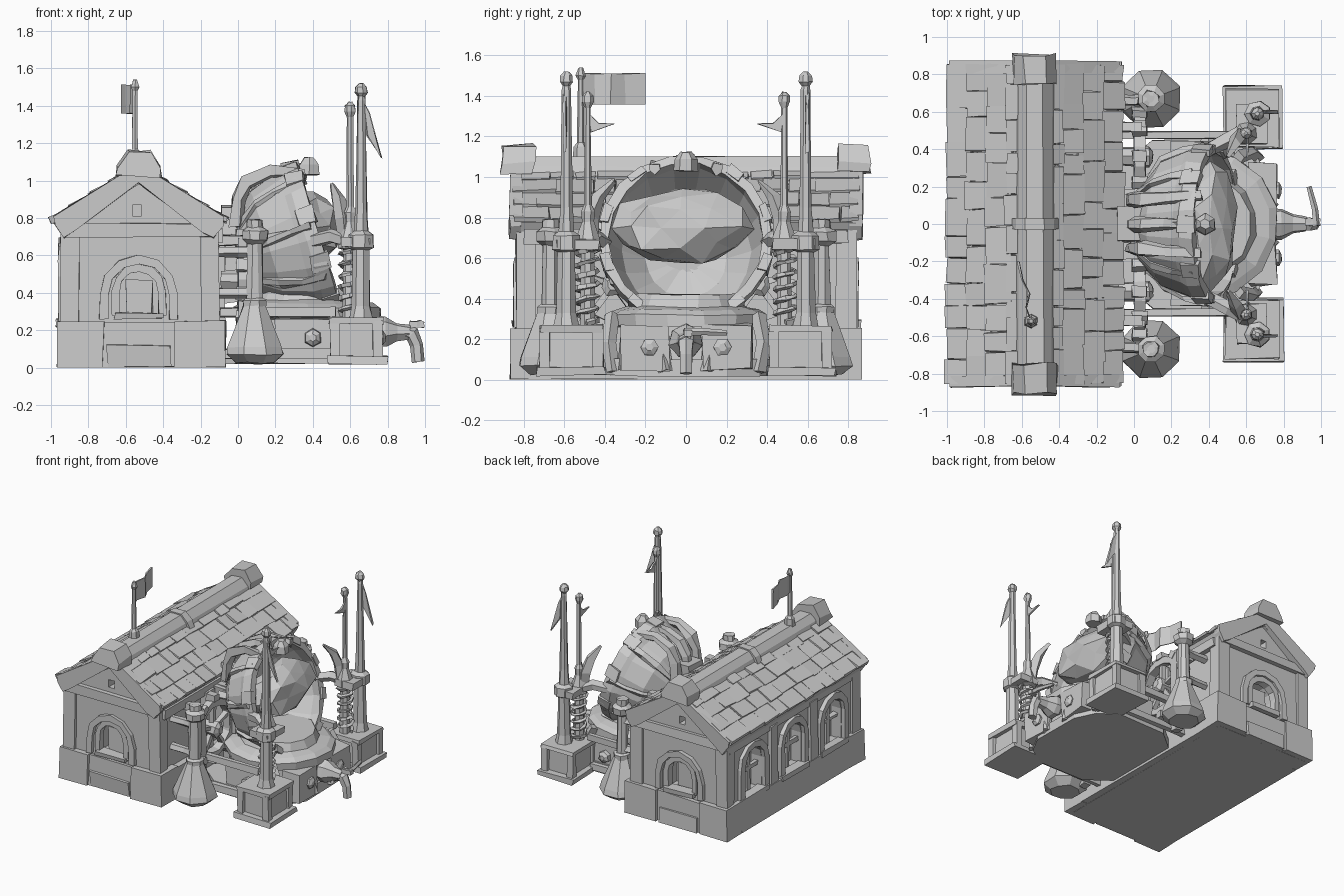
import bpy, bmesh, math, random
from math import sin, cos, pi, radians
from mathutils import Vector, Matrix

if "Cube" in bpy.data.objects:
    bpy.data.objects.remove(bpy.data.objects["Cube"])
random.seed(7)
CX = -0.53  # ridge line of the house

def obj(name, bm, jit=0.0):
    for v in bm.verts:
        v.co += Vector([random.uniform(-jit, jit) for _ in range(3)])
        v.co.z = max(v.co.z, 0)
    bmesh.ops.recalc_face_normals(bm, faces=bm.faces)
    me = bpy.data.meshes.new(name)
    bm.to_mesh(me)
    bm.free()
    o = bpy.data.objects.new(name, me)
    bpy.context.collection.objects.link(o)
    return o

def cube(bm, c, s, M=Matrix()):
    bmesh.ops.create_cube(bm, size=1, matrix=M @ Matrix.Translation(c) @ Matrix.Diagonal((*s, 1)))

def box(name, x0, x1, y0, y1, z0, z1, jit=0.006):
    bm = bmesh.new()
    cube(bm, ((x0+x1)/2, (y0+y1)/2, (z0+z1)/2), (x1-x0, abs(y1-y0), z1-z0))
    return obj(name, bm, jit)

def prism(bm, pts, axis, a, b):
    f = {'x': lambda p, d: (d, *p), 'y': lambda p, d: (p[0], d, p[1]), 'z': lambda p, d: (*p, d)}[axis]
    A, B = [[bm.verts.new(f(p, d)) for p in pts] for d in (a, b)]
    bm.faces.new(A)
    bm.faces.new(B)
    for i in range(len(A)):
        j = (i+1) % len(A)
        bm.faces.new((A[i], A[j], B[j], B[i]))

def prism_obj(name, pts, axis, a, b, jit=0.0):
    bm = bmesh.new()
    prism(bm, pts, axis, a, b)
    return obj(name, bm, jit)

def skin(bm, rings, closed=False):
    R = [[bm.verts.new(p) for p in r] for r in rings]
    n = len(R[0])
    for a, b in zip(R, R[1:] + R[:1]) if closed else zip(R, R[1:]):
        for i in range(n):
            bm.faces.new((a[i], a[(i+1) % n], b[(i+1) % n], b[i]))
    if not closed:
        bm.faces.new(R[0])
        bm.faces.new(R[-1])

def lathe(bm, prof, n, M, closed=False):
    skin(bm, [[M @ Vector((r*cos(2*pi*(i+.5)/n), r*sin(2*pi*(i+.5)/n), z)) for i in range(n)] for r, z in prof], closed)

def lathe_obj(name, prof, n, M, jit=0.004, closed=False):
    bm = bmesh.new()
    lathe(bm, prof, n, M, closed)
    return obj(name, bm, jit)

def sweep(bm, pts, rads, n=5):
    pts = [Vector(p) for p in pts]
    rings, q, prev = [], None, Vector((0, 0, 1))
    for i, p in enumerate(pts):
        t = (pts[min(i+1, len(pts)-1)] - pts[max(i-1, 0)]).normalized()
        q = prev.rotation_difference(t) @ q if q else prev.rotation_difference(t)
        prev = t
        r = rads[i] if isinstance(rads, (list, tuple)) else rads
        rings.append([p + q @ Vector((r*cos(2*pi*k/n), r*sin(2*pi*k/n), 0)) for k in range(n)])
    skin(bm, rings)

def arch(c, z0, w, zs, n=6):
    return [(c-w, z0)] + [(c-w*cos(pi*i/n), zs+w*sin(pi*i/n)) for i in range(n+1)] + [(c+w, z0)]

T = Matrix.Translation

# House walls with arched recesses
walls = prism_obj("house_walls", [(-.93, 0), (-.12, 0), (-.12, .75), (CX, 1.0), (-.93, .75)], 'y', -.82, .82)
bm = bmesh.new()
for s in (-1, 1):
    prism(bm, arch(CX, .28, .12, .41), 'y', s*.70, s*.9)
    prism(bm, [(-.565, .81), (-.515, .81), (-.515, .87), (-.565, .87)], 'y', s*.74, s*.9)
for y in (-.5, 0, .5):
    prism(bm, arch(y, .25, .12, .49), 'x', -1.0, -.84)
cutter = obj("opening_cutter", bm)
cutter.hide_render = True
m = walls.modifiers.new("openings", 'BOOLEAN')
m.object, m.solver = cutter, 'EXACT'
bpy.context.view_layer.objects.active = walls
bpy.ops.object.modifier_apply(modifier=m.name)
bpy.data.objects.remove(cutter)

# Gable ends: frames, sills, plinth blocks, beams, bargeboards
for s in (-1, 1):
    prism_obj("gable_window_frame", arch(CX, .26, .21, .39) + arch(CX, .26, .165, .39)[::-1], 'y', s*.80, s*.85, .004)
    prism_obj("gable_window_arch", arch(CX, .28, .145, .41) + arch(CX, .28, .105, .41)[::-1], 'y', s*.78, s*.835, .004)
    box("gable_window_sill", -.66, -.40, s*.78, s*.86, .26, .295)
    box("gable_window_inner_box", -.60, -.46, s*.72, s*.77, .29, .47)
    box("gable_plinth_mid", -.73, -.33, s*.78, s*.845, 0, .24)
    box("gable_step", -.70, -.36, s*.8, s*.86, 0, .12)
    box("gable_beam", -.92, -.14, s*.79, s*.85, .70, .77)
    half = [(.455, .81), (.45, .76), (.40, .69), (.34, .73)]
    chev = [(CX, 1.09)] + [(CX+x, z) for x, z in half] + [(CX, .985)] + [(CX-x, z) for x, z in half[::-1]]
    prism_obj("bargeboard", chev, 'y', s*.81, s*.87, .006)
    for x0, x1 in ((-.965, -.72), (-.34, -.065)):
        box("corner_plinth", x0, x1, s*.66, s*.865, 0, .25)
        box("corner_post", *((-.945, -.85) if x0 < -.5 else (-.20, -.10)), s*.74, s*.84, .24, .74)
    # blocky ridge end with a chamfered top
    cap = [(CX-.115, 1.02), (CX-.115, 1.07), (CX-.06, 1.16), (CX+.06, 1.16), (CX+.115, 1.07), (CX+.115, 1.02)]
    prism_obj("ridge_end_cap", cap, 'y', s*.75, s*.91, .012)

# Long walls: plinths, pilasters, arched windows
for side, x0, x1 in (("back", -.965, -.9), ("inner", -.15, -.07)):
    box(side + "_plinth", x0, x1, -.68, .68, 0, .24)
    box(side + "_eave_beam", x0+.02, x1-.01, -.8, .8, .67, .74)
    for y in (-.25, .25):
        box(side + "_pilaster", x0+.01, x1, y-.05, y+.05, .2, .7)
for y in (-.5, 0, .5):
    prism_obj("side_window_frame", arch(y, .24, .175, .49) + arch(y, .24, .125, .49)[::-1], 'x', -.96, -.90, .004)
    box("side_window_bar", -.90, -.87, y-.015, y+.015, .25, .6)
    box("side_window_crossbar", -.90, -.87, y-.12, y+.12, .42, .45)
    box("side_window_sill", -.97, -.9, y-.17, y+.17, .22, .26)

# Roof slab, overlapping shingles and ridge
chev = [(CX, 1.055), (CX+.45, .775), (CX+.42, .72), (CX, .98), (CX-.42, .72), (CX-.45, .775)]
prism_obj("roof_slab", chev, 'y', -.84, .84)
bm = bmesh.new()
ang = math.atan2(.28, .45)
for s in (-1, 1):
    for row in range(4):
        d = .09 + row*.126
        y = -.855
        while y < .82:
            w = random.uniform(.10, .22)
            w = .855-y if y+w > .78 else w
            ln = random.uniform(.14, .165)
            M = T((CX, y+w/2, 1.06)) @ Matrix.Rotation(s*ang, 4, 'Y') @ T((s*d, 0, .010)) @ Matrix.Rotation(s*-radians(random.uniform(3, 8)), 4, 'Y')
            cube(bm, (0, 0, 0), (ln, w-.005, random.uniform(.02, .035)), M)
            y += w
obj("roof_shingles", bm, .006)
ridge = [(CX-.11, 1.0), (CX-.09, 1.05), (CX-.045, 1.1), (CX+.045, 1.1), (CX+.09, 1.05), (CX+.11, 1.0)]
prism_obj("ridge_cap", ridge, 'y', -.76, .76, .006)
prism_obj("ridge_band", [(CX+(x-CX)*1.13, z+.012) for x, z in ridge], 'y', -.03, .03, .003)

# Roof flag
lathe_obj("flag_pole", [(.04, 1.08), (.035, 1.15), (.018, 1.17), (.015, 1.48), (.025, 1.5), (.012, 1.54)], 6, T((-.55, -.52, 0)), .002)
wave = [(-.555, -.52), (-.58, -.45), (-.565, -.37), (-.60, -.30), (-.625, -.2)]
prism_obj("flag_cloth", wave + [(x+.01, y) for x, y in wave[::-1]], 'z', 1.36, 1.51, .004)

# Tank shell: tilted open bowl with rim, ribs and clamps
M = T((.41, 0, .69)) @ Matrix.Rotation(radians(73), 4, 'Y')
prof = [(.03, -.41), (.22, -.37), (.345, -.25), (.405, -.09), (.43, -.05), (.43, .03), (.385, .03), (.38, -.04), (.32, -.2), (.2, -.31), (.03, -.355)]
lathe_obj("bowl_shell", prof, 18, M, .007)
bm = bmesh.new()
for k in range(9):
    ph = 2*pi*k/9 + .35
    sweep(bm, [M @ Vector((.41*cos(t)*cos(ph), .41*cos(t)*sin(ph), -.42*sin(t))) for t in [i*.3 for i in range(5)]], [.028, .022, .03, .02, .03], 5)
obj("bowl_ribs", bm, .012)
bm = bmesh.new()
for k in range(10):
    cube(bm, (.41, 0, -.01), (.045, .09, .10), M @ Matrix.Rotation(2*pi*k/10, 4, 'Z'))
obj("rim_clamps", bm, .007)
lathe_obj("top_knob", [(.06, 1.03), (.055, 1.09), (.03, 1.125)], 6, T((.38, 0, 0)))
box("bowl_neck", -.1, .17, -.1, .1, .72, .87, .015)
box("neck_bracket", -.1, .08, -.16, .16, .35, .72, .015)
bm = bmesh.new()
for y in (-.13, 0, .13):
    sweep(bm, [(-.01, y, .75), (0, y, .9), (.05, y, .99), (.17, y*1.1, 1.05), (.36, y*1.2, 1.065-abs(y)*.2)], [.04, .045, .04, .035, .03], 5)
obj("over_straps", bm, .01)

# Lump of bubbling contents inside the bowl
bm = bmesh.new()
bmesh.ops.create_icosphere(bm, subdivisions=2, radius=1, matrix=T((.40, -.02, .75)) @ Matrix.Diagonal((.15, .34, .2, 1)))
for v in bm.verts:
    v.co = Vector((.40, -.02, .75)) + (v.co - Vector((.40, -.02, .75))) * random.uniform(.85, 1.12)
obj("bowl_contents", bm, .01)

# Platform under the bowl
plate = [(-.08, -.3), (.1, -.45), (.5, -.45), (.66, -.36), (.74, -.2), (.74, .2), (.66, .36), (.5, .45), (.1, .45), (-.08, .3)]
prism_obj("platform_base", plate, 'z', .02, .1, .005)
lathe_obj("platform_drum", [(.36, .08), (.34, .26), (.40, .265), (.40, .32), (.36, .345), (.29, .36), (.26, .42)], 14, T((.37, 0, 0)), .006)
for s in (-1, 1):
    box("platform_panel", .62, .76, s*.08, s*.33, .05, .27, .012)
    lathe_obj("panel_bolt", [(.045, 0), (.045, .02), (.02, .035)], 6, T((.755, s*.18, .16)) @ Matrix.Rotation(pi/2, 4, 'Y'), .002)
    lathe_obj("side_bolt", [(.05, 0), (.045, .03), (.02, .045)], 6, T((.4, s*.44, .16)) @ Matrix.Rotation(-s*pi/2, 4, 'X'), .002)
    box("side_panel", .2, .54, s*.3, s*.44, .08, .26, .01)
    box("side_rail", -.1, .52, s*.455, s*.495, .27, .32)
    box("lower_rail", -.1, .5, s*.455, s*.49, .05, .1)
    bm = bmesh.new()
    for y, x in ((.36, .66), (.1, .74)):
        sweep(bm, [(x, s*y, .04), (x-.03, s*(y+.02), .18), (x-.1, s*y, .32)], .035, 4)
    obj("platform_struts", bm, .006)

    # Corner pedestals
    box("pedestal_foot", .48, .80, s*.40, s*.74, .02, .065, .008)
    box("pedestal_block", .52, .75, s*.44, s*.69, .06, .24, .006)
    bm = bmesh.new()
    for x in (.52, .745):
        for y in (.435, .695):
            cube(bm, (x, s*y, .15), (.05, .05, .2))
    obj("pedestal_corners", bm, .006)
    box("pedestal_cap", .49, .78, s*.41, s*.72, .235, .27, .007)

    # Twin masts: thick tall one, short one wrapped in a coil
    lathe_obj("tall_mast", [(.065, .26), (.05, .33), (.045, .63), (.07, .64), (.07, .71), (.04, .73), (.032, .85), (.022, 1.43), (.02, 1.45), (.035, 1.47), (.032, 1.5), (.012, 1.52)], 7, T((.66, s*.59, 0)), .003)
    lathe_obj("short_mast", [(.04, .26), (.035, .63), (.065, .64), (.06, .70), (.03, .78), (.035, .83), (.02, .86), (.016, 1.34), (.03, 1.37), (.028, 1.4), (.01, 1.42)], 7, T((.6, s*.485, 0)), .003)
    bm = bmesh.new()
    sweep(bm, [(.6+.052*cos(i*pi/4), s*.49+.052*sin(i*pi/4), .28+i*.0075) for i in range(49)], .014, 4)
    obj("mast_coil", bm, .005)
    box("mast_yoke", .55, .71, s*.43, s*.64, .645, .695)
    prism_obj("tall_pennant", [(.67, 1.42), (.70, 1.36), (.77, 1.12), (.69, 1.24)], 'y', s*.59, s*.605, .005)
    prism_obj("short_pennant", [(s*.485, 1.32), (s*.43, 1.265), (s*.35, 1.262), (s*.47, 1.22)], 'x', .60, .61, .003)

    # Curved horn and arm bracing the bowl to the masts
    bm = bmesh.new()
    sweep(bm, [(.58, s*.47, .66), (.56, s*.47, .8), (.54, s*.43, .9), (.5, s*.36, .98)], [.04, .045, .035, .01], 4)
    sweep(bm, [(.4, s*.4, .68), (.5, s*.45, .7), (.6, s*.5, .67)], .04, 5)
    obj("bowl_brace", bm, .006)

    # Flask-shaped floor vessels with pipe and collar
    V = T((.09, s*.67, 0))
    lathe_obj("floor_vessel", [(.11, .025), (.165, .07), (.155, .11), (.065, .33), (.045, .36), (.042, .66), (.075, .685), (.075, .73), (.045, .75), (.045, .79), (.02, .79)], 8, V, .005)
    lathe_obj("vessel_collar", [(.065, .32), (.068, .36), (.05, .37)], 8, V, .003)
    bm = bmesh.new()
    for z in (.4, .62):
        sweep(bm, [(-.12, s*.66, z), (0, s*.66, z), (.09, s*.67, z)], .03, 5)
    obj("vessel_pipes", bm, .004)

    # Spoked wheels between the house and the bowl
    W = T((.03, s*.36, .47)) @ Matrix.Rotation(pi/2, 4, 'Y')
    bm = bmesh.new()
    lathe(bm, [(.23, -.03), (.23, .03), (.18, .03), (.18, -.03)], 14, W, True)
    lathe(bm, [(.05, -.12), (.06, .05), (.03, .07)], 7, W)
    for k in range(10):
        R = W @ Matrix.Rotation(2*pi*k/10, 4, 'Z')
        cube(bm, (.245, 0, 0), (.05, .06, .08), R)
        if k % 2:
            cube(bm, (.11, 0, 0), (.18, .03, .035), R)
    obj("spoked_wheel", bm, .005)
    bm = bmesh.new()
    for y in (.16, .52):
        cube(bm, (.03, s*y, .36), (.06, .06, .66))
        cube(bm, (-.03, s*y, .68), (.14, .05, .05))
    obj("wheel_posts", bm, .007)

# Drain tap with spout and lever
lathe_obj("tap_body", [(.06, 0), (.085, .03), (.085, .07), (.05, .13), (.04, .2)], 7, T((.72, 0, .19)) @ Matrix.Rotation(pi/2, 4, 'Y'))
bm = bmesh.new()
sweep(bm, [(.88, 0, .19), (.93, 0, .18), (.955, 0, .12), (.965, 0, .03)], [.035, .04, .036, .034], 6)
sweep(bm, [(.93, .02, .18), (.935, .02, .25)], .018, 5)
sweep(bm, [(.975, -.01, .235), (.965, .08, .235), (.935, .2, .23)], [.022, .018, .014], 5)
cube(bm, (.955, .01, .23), (.08, .04, .03))
obj("tap_spout", bm, .002)
